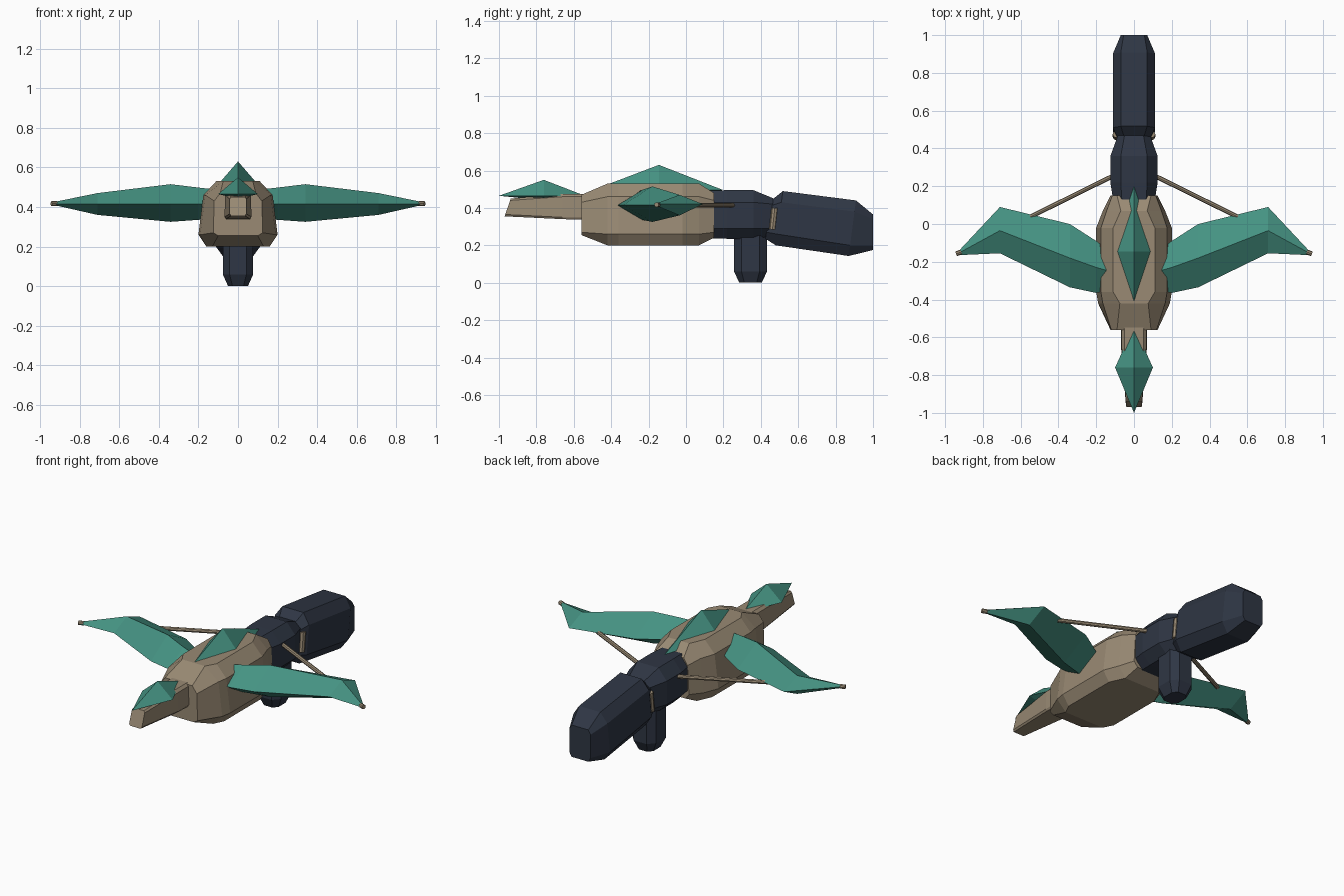
import bpy, bmesh
from mathutils import Vector

cube = bpy.data.objects.get("Cube")
if cube:
    bpy.data.objects.remove(cube, do_unlink=True)


def material(name, rgb):
    m = bpy.data.materials.new(name)
    m.use_nodes = True
    m.diffuse_color = (*rgb, 1)
    m.node_tree.nodes["Principled BSDF"].inputs["Base Color"].default_value = (*rgb, 1)
    return m


TAN = material("tan", (.32, .255, .175))
TEAL = material("teal", (.06, .29, .225))
NAVY = material("navy", (.028, .037, .058))


def finish(name, bm, mat):
    bmesh.ops.recalc_face_normals(bm, faces=bm.faces[:])
    me = bpy.data.meshes.new(name)
    bm.to_mesh(me)
    bm.free()
    me.materials.append(mat)
    ob = bpy.data.objects.new(name, me)
    bpy.context.scene.collection.objects.link(ob)
    return ob


def loft(name, rings, mat):
    """Skin equal-length rings of points and cap both ends."""
    bm = bmesh.new()
    loops = [[bm.verts.new(p) for p in ring] for ring in rings]
    n = len(loops[0])
    for a, b in zip(loops, loops[1:]):
        for i in range(n):
            j = (i + 1) % n
            bm.faces.new((a[i], a[j], b[j], b[i]))
    bm.faces.new(loops[0])
    bm.faces.new(loops[-1])
    return finish(name, bm, mat)


def hull_ring(y, heights, widths, lean=0):
    """Eight-sided section from four heights and four half widths, bottom to top."""
    right = [(w, y + lean * (z - heights[0]), z) for w, z in zip(widths, heights)]
    return right + [(-x, yy, z) for x, yy, z in reversed(right)]


def diamond(name, front, back, mid, half, top, bottom, z):
    """Faceted crest with pointed ends."""
    bm = bmesh.new()
    f, b = bm.verts.new((0, front, z)), bm.verts.new((0, back, z))
    belt = [bm.verts.new(p) for p in
            ((half, mid, z), (0, mid, top), (-half, mid, z), (0, mid, bottom))]
    for i in range(4):
        for end in (f, b):
            bm.faces.new((belt[i], belt[(i + 1) % 4], end))
    return finish(name, bm, TEAL)


def rod(name, start, end, radius, mat):
    a, b = Vector(start), Vector(end)
    bm = bmesh.new()
    bmesh.ops.create_cone(bm, cap_ends=True, segments=8, radius1=radius,
                          radius2=radius, depth=(b - a).length)
    rot = (b - a).to_track_quat('Z', 'Y').to_matrix()
    bmesh.ops.rotate(bm, verts=bm.verts[:], matrix=rot)
    bmesh.ops.translate(bm, verts=bm.verts[:], vec=(a + b) / 2)
    return finish(name, bm, mat)


# Main body
full = (.2, .26, .46, .53)
loft("body", [
    hull_ring(-.56, (.255, .27, .43, .47), (.1, .125, .12, .09)),
    hull_ring(-.42, (.2, .26, .46, .53), (.13, .19, .165, .075)),
    hull_ring(-.36, full, (.16, .2, .175, .11)),
    hull_ring(-.02, full, (.16, .2, .175, .11)),
    hull_ring(.07, full, (.12, .165, .145, .07)),
    hull_ring(.15, (.24, .27, .44, .48), (.1, .125, .115, .09)),
], TAN)

# Neck and snout
loft("neck", [
    hull_ring(-.97, (.355, .365, .44, .45), (.035, .042, .042, .035), .35),
    hull_ring(-.66, (.34, .35, .46, .475), (.06, .068, .065, .05)),
    hull_ring(-.5, (.335, .35, .46, .475), (.06, .068, .065, .05)),
], TAN)

# Rear segments
loft("rear_body", [
    hull_ring(.06, (.24, .29, .43, .49), (.06, .1, .1, .06)),
    hull_ring(.22, (.235, .29, .43, .495), (.07, .125, .125, .07)),
    hull_ring(.36, (.235, .29, .43, .495), (.07, .125, .125, .07)),
    hull_ring(.47, (.25, .29, .42, .45), (.05, .085, .085, .05)),
], NAVY)
loft("tail", [
    hull_ring(.425, (.235, .27, .41, .44), (.05, .085, .085, .05), .15),
    hull_ring(.48, (.2, .26, .43, .49), (.07, .112, .112, .07), .13),
    hull_ring(.87, (.143, .2, .38, .44), (.07, .112, .112, .07), .13),
    hull_ring(1, (.175, .2, .34, .365), (.055, .07, .07, .055)),
], NAVY)


# Support leg
def leg_ring(z, wx, wy):
    c = .55
    return [(sx * wx, .345 + sy * wy, z) for sx, sy in
            ((1, -c), (1, c), (c, 1), (-c, 1), (-1, c), (-1, -c), (-c, -1), (c, -1))]


loft("leg", [leg_ring(0, .05, .06), leg_ring(.06, .077, .088),
             leg_ring(.26, .077, .088)], NAVY)

# Crests
diamond("back_crest", -.5, .2, -.145, .117, .63, .47, .495)
diamond("head_crest", -1, -.54, -.76, .1, .55, .44, .465)

# Each wing: span, then front, ridge and rear y, then ridge and keel z
stations = [(.13, -.35, -.25, -.14, .49, .34),
            (.2, -.365, -.23, -.09, .498, .335),
            (.34, -.335, -.18, 0, .515, .325),
            (.71, -.155, -.035, .09, .47, .36),
            (.93, -.165, -.155, -.145, .425, .41)]
for side, s in (("left", 1), ("right", -1)):
    loft(side + "_wing", [[(s * x, yf, .415), (s * x, ym, zt),
                           (s * x, yr, .42), (s * x, ym, zb)]
                          for x, yf, ym, yr, zt, zb in stations], TEAL)
    rod(side + "_wing_tip", (s * .915, -.148, .417), (s * .942, -.158, .417), .013, TAN)
    rod(side + "_strut", (s * .1, .26, .415), (s * .565, .03, .415), .012, TAN)
    rod(side + "_tail_hinge", (s * .095, .462, .285), (s * .095, .475, .4), .018, TAN)
